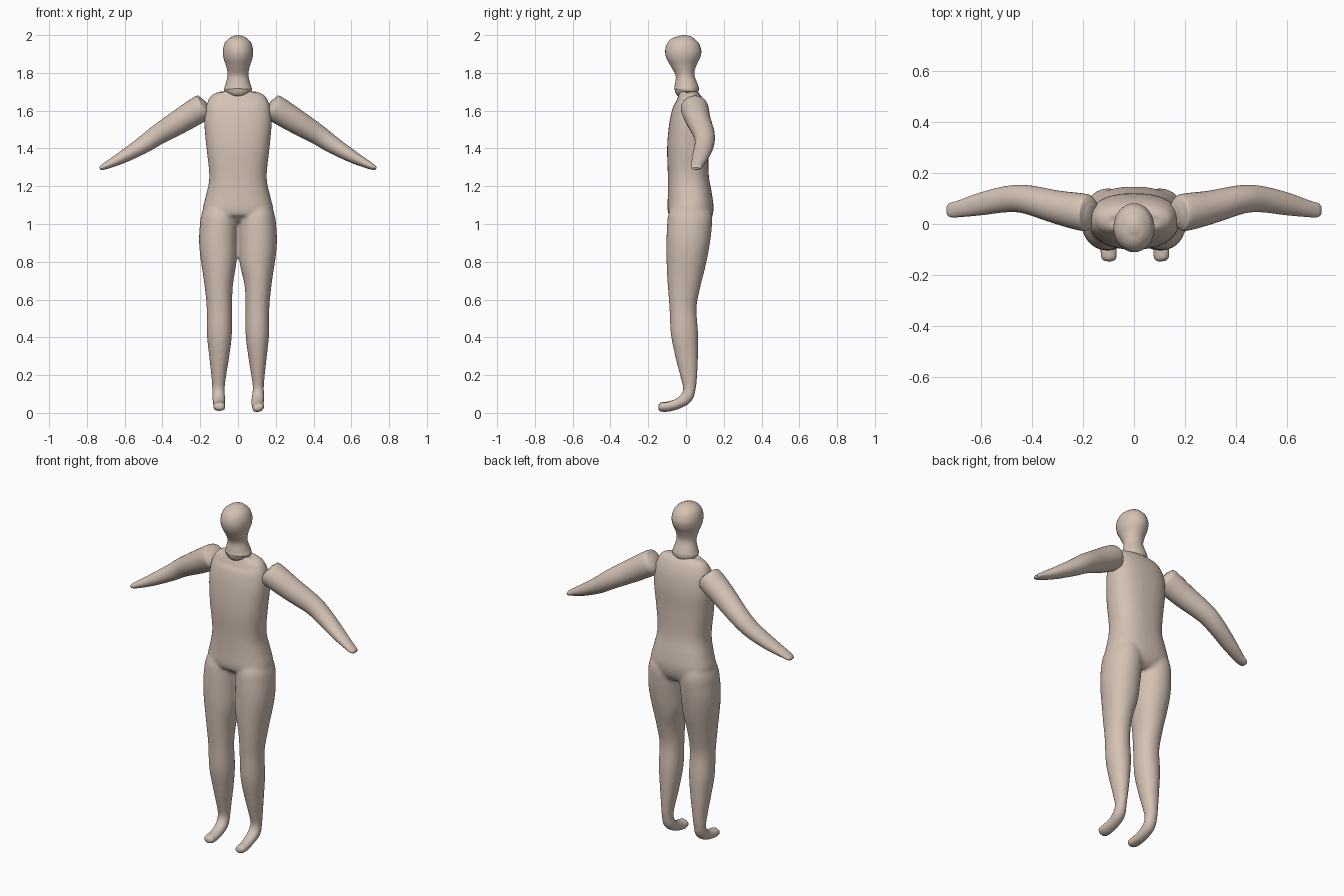
import bpy, bmesh, math
from mathutils import Vector

if "Cube" in bpy.data.objects:
    bpy.data.objects.remove(bpy.data.objects["Cube"])

skin = bpy.data.materials.new("warm_beige")
skin.diffuse_color = (0.66, 0.54, 0.46, 1)
skin.use_nodes = True
skin.node_tree.nodes["Principled BSDF"].inputs["Base Color"].default_value = skin.diffuse_color


def spline(p0, p1, p2, p3, t):
    return [0.5 * (2 * b + (c - a) * t + (2 * a - 5 * b + 4 * c - d) * t * t
                   + (3 * b - a - 3 * c + d) * t ** 3)
            for a, b, c, d in zip(p0, p1, p2, p3)]


def loft(name, sections, side, power=2.0, sides=32, steps=5):
    """Tube through sections (x, y, z, half width, half depth)."""
    n = len(sections)
    pts = []
    for i in range(n - 1):
        q = [sections[min(max(i + k, 0), n - 1)] for k in (-1, 0, 1, 2)]
        pts += [spline(*q, s / steps) for s in range(steps)]
    pts.append(list(sections[-1]))
    bm = bmesh.new()
    rings = []
    for i, p in enumerate(pts):
        t = Vector(pts[min(i + 1, len(pts) - 1)][:3]) - Vector(pts[max(i - 1, 0)][:3])
        t.normalize()
        u = Vector(side)
        u = (u - t * u.dot(t)).normalized()
        v = t.cross(u)
        ring = []
        for k in range(sides):
            w = 2 * math.pi * k / sides
            c, s = math.cos(w), math.sin(w)
            c = math.copysign(abs(c) ** (2 / power), c)
            s = math.copysign(abs(s) ** (2 / power), s)
            ring.append(bm.verts.new(Vector(p[:3]) + u * c * max(p[3], .004) + v * s * max(p[4], .004)))
        rings.append(ring)
    for a, b in zip(rings, rings[1:]):
        for k in range(sides):
            m = (k + 1) % sides
            bm.faces.new((a[k], a[m], b[m], b[k]))
    bm.faces.new(rings[0][::-1])
    bm.faces.new(rings[-1])
    bmesh.ops.recalc_face_normals(bm, faces=bm.faces)
    me = bpy.data.meshes.new(name)
    bm.to_mesh(me)
    bm.free()
    me.materials.append(skin)
    ob = bpy.data.objects.new(name, me)
    bpy.context.collection.objects.link(ob)
    return ob


def select(obs):
    bpy.ops.object.select_all(action='DESELECT')
    for o in obs:
        o.select_set(True)
    bpy.context.view_layer.objects.active = obs[0]


def upright(rows):
    """Rows (z, left, right, front, back) to loft sections."""
    return [((l + r) / 2, (f + b) / 2, z, (r - l) / 2, (b - f) / 2) for z, l, r, f, b in rows]


# torso with short neck stub
torso = loft("body", upright([(z, -w, w, f, b) for z, w, f, b in [
    (1.00, .13, -.06, .09), (1.03, .175, -.088, .132), (1.08, .187, -.098, .146),
    (1.15, .170, -.097, .138), (1.25, .152, -.096, .121), (1.40, .167, -.100, .118),
    (1.52, .178, -.090, .120), (1.60, .174, -.075, .110), (1.65, .160, -.062, .090),
    (1.68, .138, -.052, .060), (1.695, .10, -.038, .035), (1.70, .05, -.02, .02)]]), (1, 0, 0), 2.4)

# legs, the right foot slightly turned
legs = []
for s in (-1, 1):
    d = .008 if s > 0 else 0
    rows = [(1.12, .03, .165, -.07, .11), (1.05, .004, .193, -.094, .138),
            (.98, .002, .203, -.101, .136), (.90, .004, .206, -.104, .126),
            (.80, .008, .196, -.104, .107), (.68, .026 + d, .178, -.098, .078),
            (.56, .032 + d, .166, -.088, .056), (.42, .032 + d, .165, -.080, .064),
            (.30, .046 + d, .153, -.056, .064), (.20, .062 + d, .142, -.031, .060),
            (.13, .070 + d, .137, -.016, .052)]
    sec = upright(rows)
    e = d / 2
    sec += [(.102 + e, .002, .080, .034, .033), (.100 + e, -.045, .048, .033, .028),
            (.099 + 2 * e, -.10, .035 - e, .034, .025), (.098 + 2 * e, -.135, .034 - e, .032, .023),
            (.098 + 2 * e, -.147, .035 - e, .018, .013)]
    sec = [(s * x, y, z, a, b) for x, y, z, a, b in sec]
    legs.append(loft("leg", sec, (1, 0, .35 if s > 0 else 0), 2.1))

# fuse torso and legs into one soft skin
select([torso] + legs)
bpy.ops.object.join()
body = bpy.context.object
m = body.modifiers.new("fuse", 'REMESH')
m.mode, m.voxel_size, m.use_smooth_shade = 'VOXEL', .009, True
m = body.modifiers.new("soften", 'SMOOTH')
m.factor, m.iterations = .5, 8

# head and flared neck
head = loft("head", upright([(z, -w, w, f, b) for z, w, f, b in [
    (1.692, .03, -.035, .04), (1.70, .066, -.058, .058), (1.715, .074, -.064, .068),
    (1.74, .066, -.060, .060), (1.79, .055, -.055, .044), (1.84, .064, -.080, .058),
    (1.88, .077, -.103, .076), (1.92, .080, -.110, .081), (1.96, .069, -.094, .069),
    (1.985, .045, -.064, .042), (1.996, .022, -.037, .015), (2.0, .004, -.015, -.007)]]), (1, 0, 0))

# arms, mirrored
smooth = [head]
for s, name in ((-1, "left_arm"), (1, "right_arm")):
    sec = [(.165, .040, 1.632, .035, .035), (.176, .042, 1.624, .062, .061),
           (.20, .046, 1.610, .073, .070), (.30, .066, 1.548, .065, .065),
           (.42, .096, 1.475, .056, .054), (.50, .097, 1.420, .051, .046),
           (.60, .078, 1.360, .044, .034), (.68, .060, 1.318, .033, .022),
           (.718, .054, 1.300, .028, .014), (.731, .053, 1.294, .018, .007)]
    smooth.append(loft(name, [(s * q[0],) + q[1:] for q in sec], (0, 1, 0)))

select(smooth)
bpy.ops.object.shade_smooth_by_angle(angle=math.radians(50))
